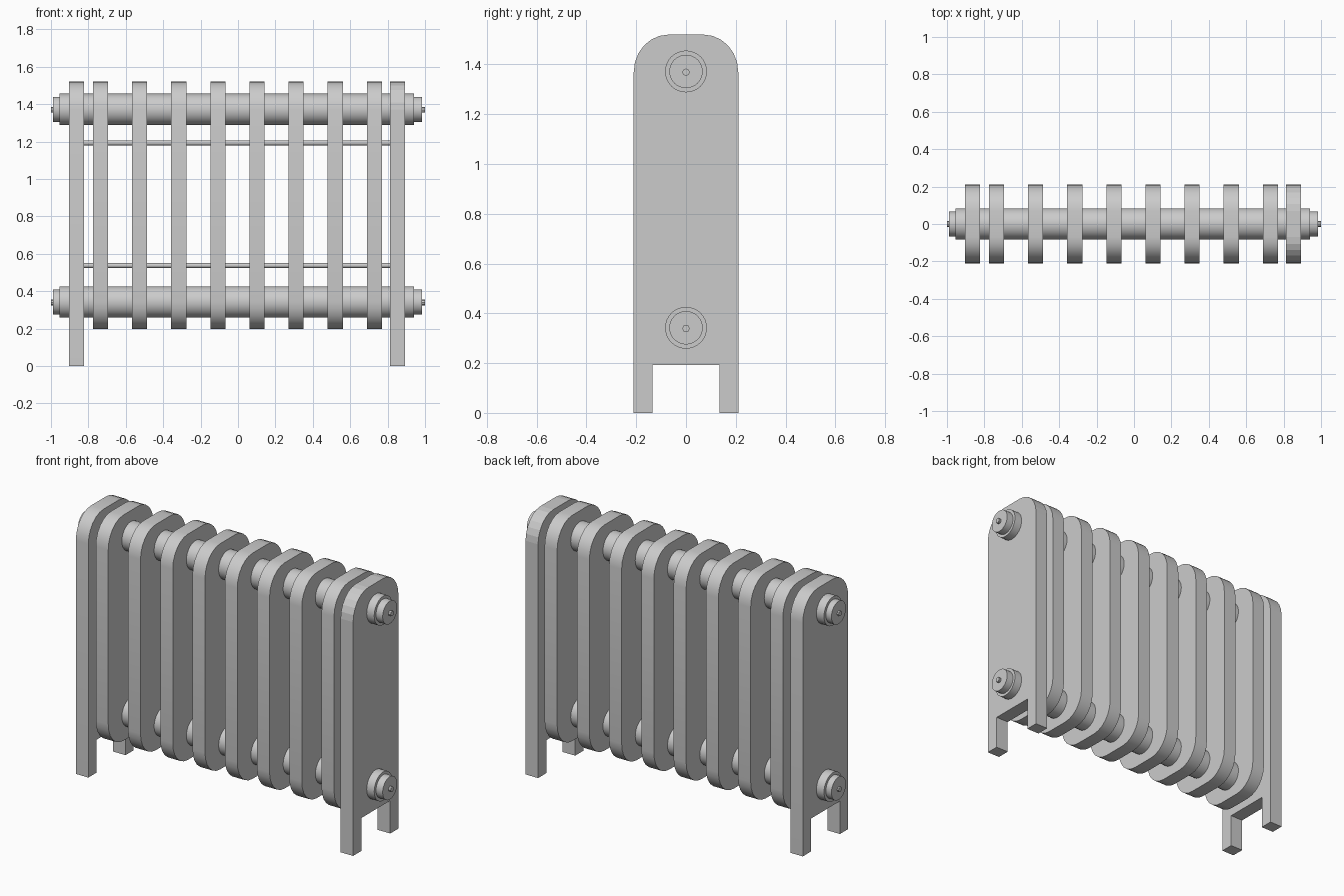
import bpy, bmesh
from math import sin, cos, pi, radians

if "Cube" in bpy.data.objects:
    bpy.data.objects.remove(bpy.data.objects["Cube"])

HALF_W, TOP, BOTTOM = 0.21, 1.52, 0.197
CORNER_Y, CORNER_Z, SEGS = 0.14, 0.15, 6
THICK = 0.081


def corner(sy, sz, z_edge):
    """Elliptical rounded corner, running from the side to the flat edge."""
    pts = []
    for i in range(SEGS + 1):
        a = i / SEGS * pi / 2
        y = HALF_W - CORNER_Y + CORNER_Y * cos(a)
        z = z_edge - sz * CORNER_Z + sz * CORNER_Z * sin(a)
        pts.append((sy * y, z))
    return pts


def smooth(obj):
    bpy.ops.object.select_all(action='DESELECT')
    obj.select_set(True)
    bpy.context.view_layer.objects.active = obj
    bpy.ops.object.shade_smooth_by_angle(angle=radians(30))


def plate(name, profile, x, rounded=True):
    """Extrude a y-z profile along x, centred on x."""
    bm = bmesh.new()
    face = bm.faces.new([bm.verts.new((x - THICK / 2, y, z)) for y, z in profile])
    ext = bmesh.ops.extrude_face_region(bm, geom=[face], use_keep_orig=True)
    verts = [v for v in ext['geom'] if isinstance(v, bmesh.types.BMVert)]
    bmesh.ops.translate(bm, verts=verts, vec=(THICK, 0, 0))
    bmesh.ops.recalc_face_normals(bm, faces=bm.faces)
    mesh = bpy.data.meshes.new(name)
    bm.to_mesh(mesh)
    bm.free()
    obj = bpy.data.objects.new(name, mesh)
    bpy.context.collection.objects.link(obj)
    if rounded:
        smooth(obj)


def rod(name, x0, x1, z, r, sides):
    bpy.ops.mesh.primitive_cylinder_add(
        vertices=sides, radius=r, depth=x1 - x0,
        location=((x0 + x1) / 2, 0, z), rotation=(0, pi / 2, 0))
    obj = bpy.context.object
    obj.name = name
    smooth(obj)


# Profiles: rounded top shared by fins and end plates
top = corner(1, 1, TOP) + corner(-1, 1, TOP)[::-1]
fin_profile = top + corner(-1, -1, BOTTOM) + corner(1, -1, BOTTOM)[::-1]
leg_in, arch = 0.134, 0.193
end_profile = top + [(-HALF_W, 0), (-leg_in, 0), (-leg_in, arch),
                     (leg_in, arch), (leg_in, 0), (HALF_W, 0)]

# Inner fins
for i in range(8):
    plate(f"fin_{i + 1}", fin_profile, -0.735 + i * 0.2092)

# End plates with legs
plate("left_end_plate", end_profile, -0.864)
plate("right_end_plate", end_profile, 0.853, rounded=False)

# Main pipes with stepped end caps and bleed pins
for side, z in (("upper", 1.372), ("lower", 0.342)):
    rod(f"{side}_pipe", -0.954, 0.942, z, 0.084, 32)
    rod(f"{side}_pipe_cap", -0.99, 0.985, z, 0.067, 32)
    rod(f"{side}_bleed_pin", -1.0, 1.0, z - 0.003, 0.015, 8)

# Thin tie rods
for side, z in (("upper", 1.192), ("lower", 0.537)):
    rod(f"{side}_tie_rod", -0.86, 0.85, z, 0.013, 16)
